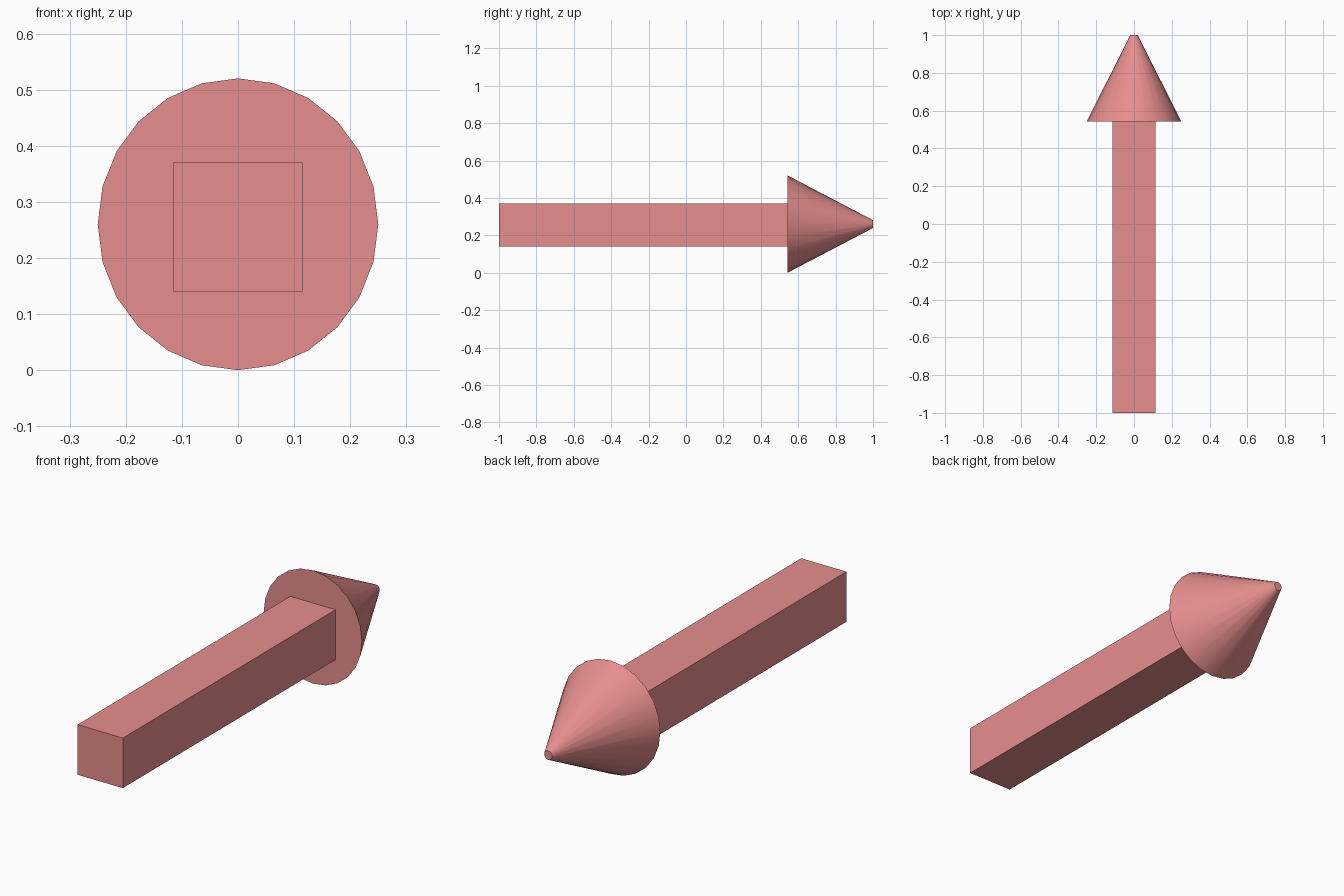
import bpy, bmesh, math
from mathutils import Matrix

if "Cube" in bpy.data.objects:
    bpy.data.objects.remove(bpy.data.objects["Cube"])

NECK = 0.543   # y where the head meets the shaft
MID_Z = 0.26

mat = bpy.data.materials.new("coral_red")
mat.diffuse_color = (0.8, 0.27, 0.27, 1)
mat.use_nodes = True
mat.node_tree.nodes["Principled BSDF"].inputs["Base Color"].default_value = mat.diffuse_color


def add_object(name, bm):
    mesh = bpy.data.meshes.new(name)
    bm.to_mesh(mesh)
    bm.free()
    mesh.materials.append(mat)
    obj = bpy.data.objects.new(name, mesh)
    bpy.context.collection.objects.link(obj)
    return obj


# Square shaft
bm = bmesh.new()
length = NECK + 1
bmesh.ops.create_cube(
    bm, size=1,
    matrix=Matrix.Translation((0, NECK - length / 2, 0.255))
    @ Matrix.Diagonal((0.23, length, 0.23, 1)))
add_object("arrow_shaft", bm)

# Blunt-tipped cone head, slightly taller than wide, pointing to +y
bm = bmesh.new()
depth = 1 - NECK
bmesh.ops.create_cone(
    bm, cap_ends=True, segments=24, radius1=0.25, radius2=0.02, depth=depth,
    matrix=Matrix.Translation((0, NECK + depth / 2, MID_Z))
    @ Matrix.Diagonal((1, 1, MID_Z / 0.25, 1))
    @ Matrix.Rotation(-math.pi / 2, 4, 'X'))
head = add_object("arrow_head", bm)

# Smooth cone side, crisp rims
bpy.context.view_layer.objects.active = head
head.select_set(True)
bpy.ops.object.shade_smooth_by_angle(angle=math.radians(30))
